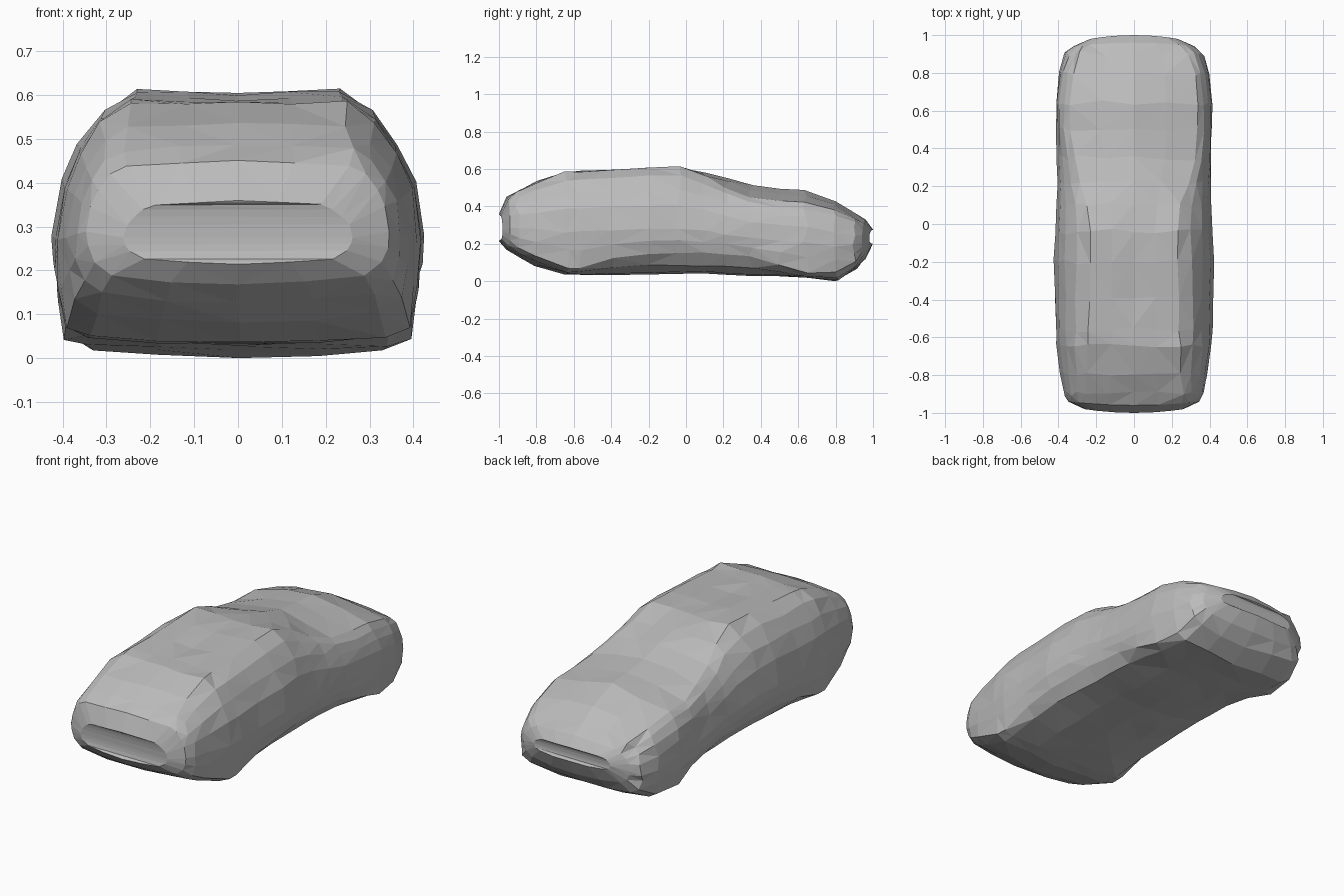
import bpy, bmesh, random
from mathutils import Vector

cube = bpy.data.objects.get("Cube")
if cube:
    bpy.data.objects.remove(cube, do_unlink=True)
random.seed(4)

grey = bpy.data.materials.new("plain grey")
grey.use_nodes = True
colour = (0.5, 0.5, 0.5, 1)
grey.diffuse_color = colour
grey.node_tree.nodes["Principled BSDF"].inputs["Base Color"].default_value = colour

# Stations along the body: y, top, bottom, half width, sill height,
# roof ratio, crown (positive domes the top, negative dishes it)
stations = [
    (-1.0, .36, .215, .26, .03, .72, .01),
    (-.96, .45, .17, .345, .05, .74, .01),
    (-.9, .49, .13, .37, .05, .70, .015),
    (-.8, .54, .085, .39, .05, .64, .015),
    (-.64, .583, .035, .41, .03, .60, 0),
    (-.56, .587, .03, .415, .04, .58, -.005),
    (-.4, .597, .033, .418, .09, .56, -.01),
    (-.2, .61, .04, .422, .11, .54, -.012),
    (-.04, .61, .043, .415, .11, .55, -.01),
    (.1, .58, .04, .408, .11, .60, .015),
    (.22, .545, .035, .405, .11, .70, .04),
    (.35, .515, .03, .407, .10, .78, .06),
    (.5, .493, .022, .414, .07, .82, .065),
    (.64, .485, .015, .414, .03, .83, .065),
    (.8, .425, .005, .398, .04, .82, .04),
    (.9, .37, .06, .368, .05, .78, .03),
    (.96, .33, .12, .32, .04, .74, .02),
    (1.0, .275, .2, .23, .01, .70, .005),
]


def half_section(top, bottom, half, sill, roof, crown):
    """Left half of a cross-section, from the roof centre to the floor centre."""
    centre, edge = top + min(crown, 0), top - max(crown, 0)
    waist = bottom + (top - bottom) * .42
    points = [(0, centre), (half * roof * .5, centre * .6 + edge * .4)]
    # Rounded shoulder from the roof edge down to the waist
    for out, down in ((0, 0), (.4, .14), (.7, .36), (.9, .62), (1, 1)):
        points.append((half * (roof + (1 - roof) * out), edge + (waist - edge) * down))
    # Sill tucking in under the floor
    points += [
        (half * .99, (waist + bottom + sill) / 2), (half * .95, bottom + sill),
        (half * .83, bottom + sill * .4), (half * .45, bottom + sill * .08), (0, bottom),
    ]
    return points


# Body shell: mirrored rings bridged from front to back
bm = bmesh.new()
rings = []
for y, *shape in stations:
    half = half_section(*shape)
    outline = half + [(-x, z) for x, z in reversed(half[1:-1])]
    at_end = abs(y) > .95
    amount = .002 if at_end else .005
    ring = []
    for x, z in outline:
        wobble = Vector([random.uniform(-amount, amount) for _ in range(3)])
        wobble.y *= 0 if at_end else 3
        # Bow the nose and tail so they are rounded from above
        bow = 1 - .02 * (x / shape[2]) ** 2 if at_end else 1
        ring.append(bm.verts.new(Vector((x, y * bow, z)) + wobble))
    rings.append(ring)
for a, b in zip(rings, rings[1:]):
    for i in range(len(a)):
        j = (i + 1) % len(a)
        bm.faces.new((a[i], a[j], b[j], b[i]))

# Nose and tail caps, bridged across from side to side
for ring in (rings[0], rings[-1]):
    n = len(ring)
    bm.faces.new((ring[0], ring[1], ring[-1]))
    for i in range(1, n // 2 - 1):
        bm.faces.new((ring[i], ring[i + 1], ring[n - i - 1], ring[n - i]))
    bm.faces.new((ring[n // 2 - 1], ring[n // 2], ring[n // 2 + 1]))

bmesh.ops.triangulate(bm, faces=bm.faces[:], quad_method="SHORT_EDGE")
bmesh.ops.recalc_face_normals(bm, faces=bm.faces[:])
for v in bm.verts:
    v.co.z = max(v.co.z, 0)

mesh = bpy.data.meshes.new("car_body")
bm.to_mesh(mesh)
bm.free()
mesh.materials.append(grey)
body = bpy.data.objects.new("car_body", mesh)
bpy.context.collection.objects.link(body)
